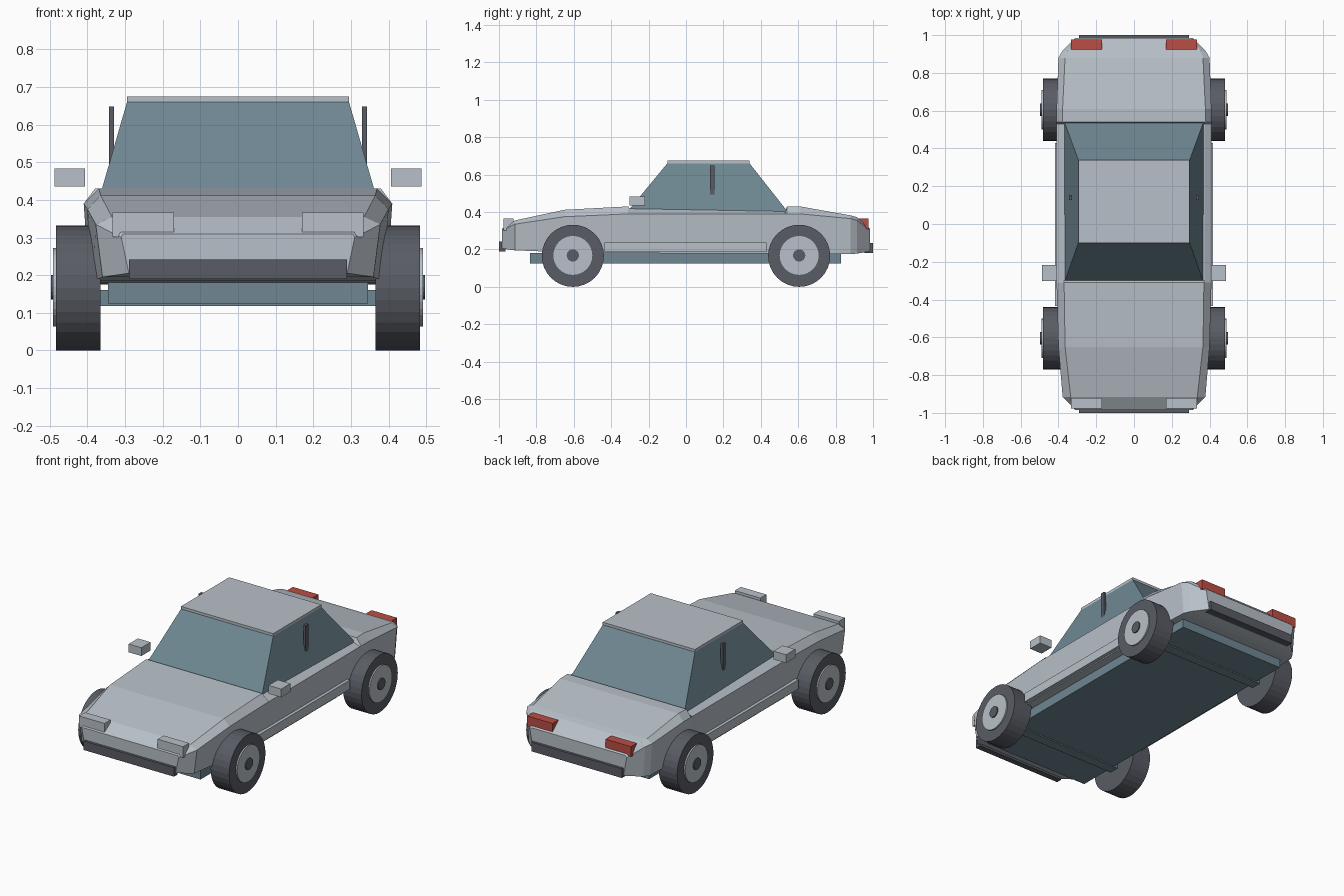
import bpy
import bmesh
from math import pi
from mathutils import Matrix

cube = bpy.data.objects.get("Cube")
if cube:
    bpy.data.objects.remove(cube, do_unlink=True)


def material(name, r, g, b):
    mat = bpy.data.materials.new(name)
    mat.use_nodes = True
    mat.diffuse_color = (r, g, b, 1)
    mat.node_tree.nodes["Principled BSDF"].inputs["Base Color"].default_value = (r, g, b, 1)
    return mat


SILVER = material("silver paint", 0.48, 0.53, 0.58)
GLASS = material("blue grey glass", 0.16, 0.245, 0.29)
RUBBER = material("dark rubber", 0.10, 0.107, 0.13)
RED = material("red lamp", 0.50, 0.075, 0.06)


def finish(name, bm, mat):
    bmesh.ops.recalc_face_normals(bm, faces=bm.faces)
    mesh = bpy.data.meshes.new(name)
    bm.to_mesh(mesh)
    bm.free()
    mesh.materials.append(mat)
    obj = bpy.data.objects.new(name, mesh)
    bpy.context.collection.objects.link(obj)
    return obj


def box(name, xs, ys, zs, mat):
    bm = bmesh.new()
    bmesh.ops.create_cube(bm, size=1)
    for v in bm.verts:
        v.co = [(r[0] + r[1]) / 2 + c * (r[1] - r[0]) for r, c in zip((xs, ys, zs), v.co)]
    return finish(name, bm, mat)


def disc(name, radius, x0, x1, y, z, mat, sides=32):
    bm = bmesh.new()
    place = Matrix.Translation(((x0 + x1) / 2, y, z)) @ Matrix.Rotation(pi / 2, 4, 'Y')
    bmesh.ops.create_cone(bm, cap_ends=True, segments=sides, radius1=radius,
                          radius2=radius, depth=abs(x1 - x0), matrix=place)
    return finish(name, bm, mat)


def loft(name, rings, mat):
    bm = bmesh.new()
    loops = [[bm.verts.new(p) for p in ring] for ring in rings]
    n = len(loops[0])
    for a, b in zip(loops, loops[1:]):
        for i in range(n):
            j = (i + 1) % n
            bm.faces.new((a[i], a[j], b[j], b[i]))
    bm.faces.new(loops[0])
    bm.faces.new(loops[-1])
    return finish(name, bm, mat)


# Body: y, then half width and height of the sill, shoulder and deck edge
stations = [
    (-0.985, 0.29, 0.205, 0.31, 0.300, 0.305, 0.31),
    (-0.915, 0.36, 0.195, 0.378, 0.335, 0.335, 0.355),
    (-0.65, 0.385, 0.185, 0.40, 0.375, 0.365, 0.412),
    (-0.31, 0.395, 0.18, 0.41, 0.39, 0.37, 0.43),
    (-0.30, 0.395, 0.18, 0.41, 0.39, 0.372, 0.418),
    (0.53, 0.395, 0.178, 0.41, 0.39, 0.372, 0.403),
    (0.54, 0.395, 0.178, 0.41, 0.39, 0.38, 0.43),
    (0.61, 0.395, 0.177, 0.41, 0.39, 0.378, 0.43),
    (0.88, 0.385, 0.175, 0.40, 0.365, 0.365, 0.382),
    (0.915, 0.365, 0.178, 0.38, 0.355, 0.355, 0.372),
    (0.985, 0.29, 0.19, 0.31, 0.300, 0.30, 0.31),
]
rings = []
for y, wb, zb, ws, zs, wt, zt in stations:
    half = [(wb, y, zb), (ws, y, zs), (wt, y, zt)]
    rings.append(half + [(-x, y, z) for x, y, z in reversed(half)])
loft("body", rings, SILVER)


# Cabin glass and roof panel
def rectangle(w, y0, y1, z):
    return [(w, y0, z), (w, y1, z), (-w, y1, z), (-w, y0, z)]


loft("cabin_glass", [rectangle(0.37, -0.315, 0.545, 0.40),
                     rectangle(0.295, -0.10, 0.34, 0.66)], GLASS)
box("roof", (-0.295, 0.295), (-0.10, 0.34), (0.659, 0.675), SILVER)

# Underside
box("floor_pan", (-0.345, 0.345), (-0.835, 0.83), (0.125, 0.18), GLASS)
for end, y in (("front", -0.605), ("rear", 0.605)):
    box(end + "_axle", (-0.37, 0.37), (y - 0.03, y + 0.03), (0.118, 0.16), GLASS)

# Bumpers
box("front_bumper", (-0.29, 0.29), (-1.0, -0.965), (0.19, 0.242), RUBBER)
box("rear_bumper", (-0.29, 0.29), (0.955, 1.0), (0.182, 0.235), RUBBER)

# Parts found on both sides
for side, s in (("left", 1), ("right", -1)):
    def both(a, b):
        return tuple(sorted((a * s, b * s)))

    box(side + "_headlight", both(0.17, 0.333), (-0.977, -0.922), (0.302, 0.366), SILVER)
    box(side + "_tail_light", both(0.17, 0.333), (0.925, 0.977), (0.308, 0.366), RED)
    box(side + "_mirror", both(0.407, 0.488), (-0.302, -0.218), (0.435, 0.483), SILVER)
    box(side + "_side_skirt", both(0.38, 0.417), (-0.435, 0.43), (0.185, 0.238), SILVER)
    box(side + "_window_post", both(0.329, 0.343), (0.128, 0.153), (0.49, 0.648), RUBBER)

    # Wheels
    for end, y in (("front", -0.605), ("rear", 0.605)):
        name = side + "_" + end
        disc(name + "_tyre", 0.166, 0.365 * s, 0.483 * s, y, 0.166, RUBBER)
        disc(name + "_rim", 0.104, 0.40 * s, 0.491 * s, y, 0.168, SILVER)
        disc(name + "_hub", 0.033, 0.40 * s, 0.497 * s, y, 0.168, RUBBER, 16)
